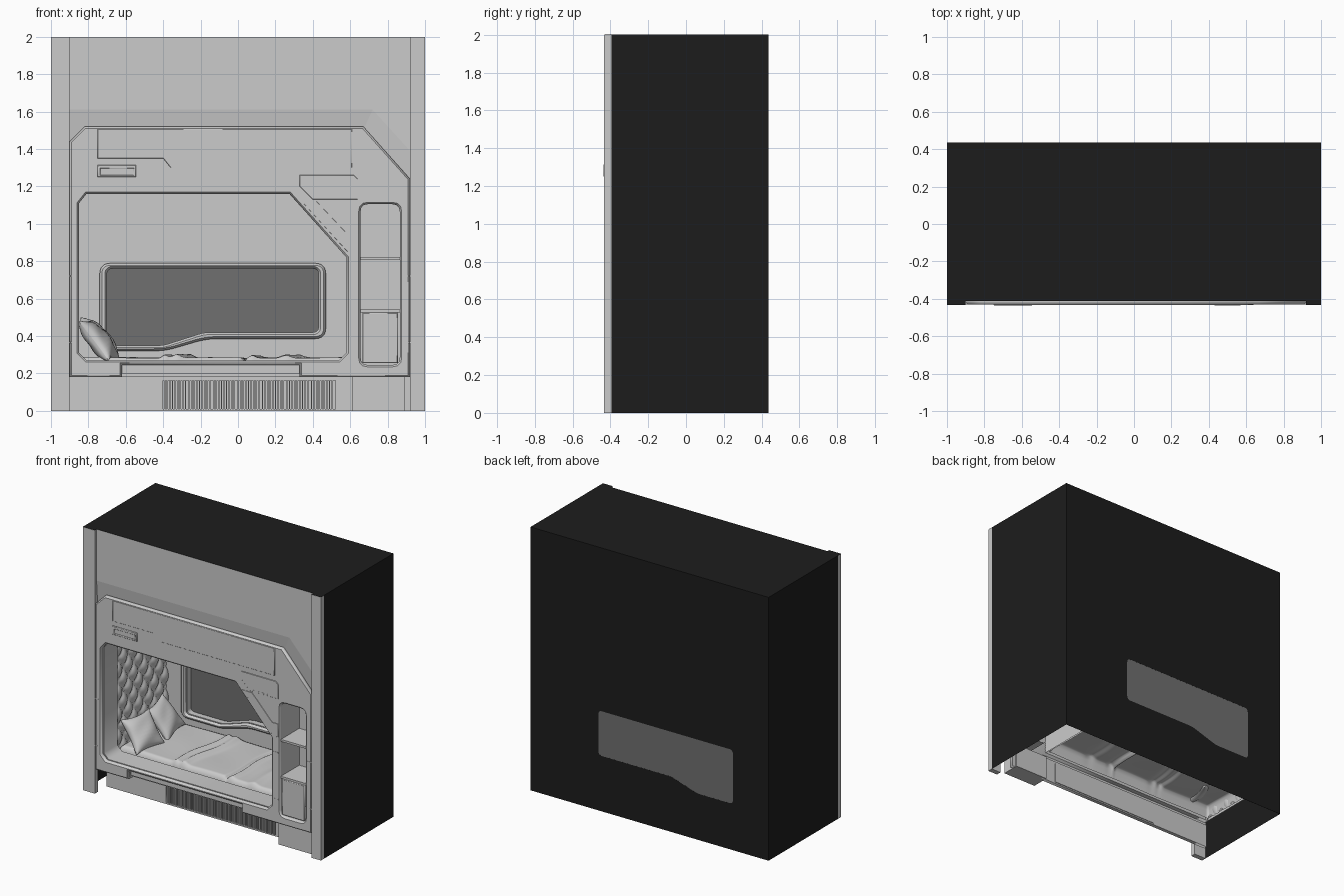
import bpy, bmesh, math
from mathutils import Vector

if "Cube" in bpy.data.objects:
    bpy.data.objects.remove(bpy.data.objects["Cube"])

def mat(name, v):
    m = bpy.data.materials.new(name)
    m.diffuse_color = (v, v, v, 1)
    m.use_nodes = True
    m.node_tree.nodes["Principled BSDF"].inputs["Base Color"].default_value = m.diffuse_color
    return m

BLACK, GLASS = mat("black_shell", 0.012), mat("window_grey", 0.16)

def add(name, me, m=None):
    ob = bpy.data.objects.new(name, me)
    bpy.context.collection.objects.link(ob)
    if m:
        me.materials.append(m)
    return ob

def mesh(name, verts, faces, m=None, smooth=False):
    me = bpy.data.meshes.new(name)
    me.from_pydata(verts, [], faces)
    if smooth:
        me.shade_smooth()
    return add(name, me, m)

def box(name, x0, x1, y0, y1, z0, z1, m=None):
    v = [(x, y, z) for x in (x0, x1) for y in (y0, y1) for z in (z0, z1)]
    f = [(0, 1, 3, 2), (4, 6, 7, 5), (0, 4, 5, 1), (2, 3, 7, 6), (0, 2, 6, 4), (1, 5, 7, 3)]
    return mesh(name, v, f, m)

def plate(name, loops, y0, y1, bevel=0.0, m=None):
    """Flat plate in the xz plane; the first loop is the outline, the rest are holes."""
    cu = bpy.data.curves.new(name, 'CURVE')
    cu.dimensions, cu.fill_mode = '2D', 'BOTH'
    cu.extrude = max((y1 - y0) / 2 - bevel, 0.0005)
    cu.bevel_depth, cu.bevel_resolution, cu.offset = bevel, 0, -bevel
    for pts in loops:
        s = cu.splines.new('POLY')
        s.points.add(len(pts) - 1)
        for p, (x, z) in zip(s.points, pts):
            p.co = (x, z, 0, 1)
        s.use_cyclic_u = True
    tmp = bpy.data.objects.new(name + "_curve", cu)
    bpy.context.collection.objects.link(tmp)
    me = bpy.data.meshes.new_from_object(tmp.evaluated_get(bpy.context.evaluated_depsgraph_get()))
    bpy.data.objects.remove(tmp)
    for v in me.vertices:
        x, z, d = v.co
        v.co = (x, (y0 + y1) / 2 - d, z)
    return add(name, me, m)

def tunnel(name, pts, y0, y1, closed=True, cap=False):
    """Sheet walls running back from a profile, optionally closed at the rear."""
    n = len(pts)
    v = [(x, y0, z) for x, z in pts] + [(x, y1, z) for x, z in pts]
    f = [(i, (i + 1) % n, (i + 1) % n + n, i + n) for i in range(n if closed else n - 1)]
    if cap:
        f.append(tuple(range(n, 2 * n)))
    return mesh(name, v, f)

def rect(x0, x1, z0, z1):
    return [(x0, z0), (x1, z0), (x1, z1), (x0, z1)]

def fillet(pts, r, n=5):
    out = []
    for i, p in enumerate(pts):
        p = Vector(p)
        a = Vector(pts[i - 1]) - p
        b = Vector(pts[(i + 1) % len(pts)]) - p
        s, e = p + a.normalized() * r, p + b.normalized() * r
        for k in range(n + 1):
            t = k / n
            out.append(tuple(s * (1 - t) ** 2 + p * 2 * t * (1 - t) + e * t * t))
    return out

def sheet(name, nu, nv, fn):
    v = [fn(i / nu, j / nv) for i in range(nu + 1) for j in range(nv + 1)]
    w = nv + 1
    f = [(i * w + j, (i + 1) * w + j, (i + 1) * w + j + 1, i * w + j + 1)
         for i in range(nu) for j in range(nv)]
    return mesh(name, v, f, smooth=True)

# Profiles: bunk opening, shelf recess, window
OPEN = [(-.85, .31), (-.81, .27), (.54, .27), (.58, .31), (.58, .82), (.275, 1.16), (-.81, 1.16), (-.85, 1.11)]
SHELF = fillet(rect(.655, .865, .245, 1.105), .04, 3)
PANE = fillet([(-.70, .35), (-.40, .35), (-.18, .42), (.43, .42), (.43, .76), (-.70, .76)], .03)
RIM = fillet([(-.74, .32), (-.39, .32), (-.17, .385), (.47, .385), (.47, .79), (-.74, .79)], .06)

# Black outer shell, open underneath
mesh("shell_sides_top", [(-1, -.395, 0), (-1, .437, 0), (-1, .437, 2), (-1, -.395, 2),
                         (1, -.395, 0), (1, .437, 0), (1, .437, 2), (1, -.395, 2)],
     [(0, 3, 2, 1), (4, 5, 6, 7), (3, 7, 6, 2)], BLACK)
plate("shell_back", [rect(-1, 1, 0, 2), PANE], .436, .437, 0, BLACK)
plate("window_pane", [PANE], .4355, .4365, 0, GLASS)

# Corner pillars with black caps
for n, x0, x1 in (("left", -1, -.9), ("right", .92, 1)):
    box(n + "_pillar", x0, x1, -.433, -.395, 0, 1.999)
    box(n + "_pillar_cap", x0, x1, -.432, -.395, 1.999, 2, BLACK)

# Upper wall, creased inward above the front frame
P = [(-.9, 1.61), (.72, 1.61), (.92, 1.39)]
v = [(-.9, -.412, 2), (.92, -.412, 2)] + [(x, -.412, z) for x, z in P]
v += [(x, -.398, z) for x, z in ((-.9, 1.42), (-.82, 1.5), (.67, 1.5), (.92, 1.22))]
mesh("upper_wall", v, [(0, 2, 3, 4, 1), (2, 5, 6, 7, 3), (3, 7, 8, 4)])
box("upper_wall_cap", -.9, .92, -.411, -.395, 1.998, 2, BLACK)

# Main front frame with bunk and shelf openings
plate("front_frame", [[(-.9, .18), (-.62, .18), (-.62, .245), (.33, .245), (.33, .18), (.92, .18),
                       (.92, 1.24), (.67, 1.52), (-.82, 1.52), (-.9, 1.44)], OPEN, SHELF], -.43, -.395, .01)
plate("bunk_jamb", [rect(-.89, .63, .2, 1.19), OPEN], -.397, -.235)

# Raised panels and fittings on the frame
plate("header_panel", [[(-.75, 1.35), (-.4, 1.35), (-.36, 1.3), (.61, 1.3), (.61, 1.507), (-.75, 1.507)]], -.434, -.425, .002)
plate("corner_panel", [[(.33, 1.2), (.40, 1.13), (.64, 1.13), (.64, 1.24), (.62, 1.26), (.33, 1.26)]], -.434, -.425, .002)
plate("diagonal_panel", [[(.34, 1.12), (.595, .84), (.64, .84), (.64, .94), (.59, .94), (.42, 1.12)]], -.433, -.425, .001)
plate("header_handle", [rect(-.75, -.545, 1.25, 1.315), rect(-.735, -.56, 1.26, 1.295)], -.437, -.425, .003)
box("corner_slot", .43, .57, -.435, -.425, 1.132, 1.143)
for i, (x0, x1) in enumerate([(-.9, -.865), (.6, .64), (.88, .92)]):
    for z in (.365, .72):
        box(f"seam_{i}_{z}", x0, x1, -.4315, -.425, z - .003, z + .003)

# Side shelf recess, shelves and door
tunnel("shelf_recess", SHELF, -.41, -.2, cap=True)
for i, z in enumerate((.815, .535)):
    box(f"shelf_{i}", .655, .865, -.42, -.2, z - .008, z + .008)
plate("shelf_door", [rect(.665, .855, .255, .525)], -.424, -.405, .004)

# Sleeping niche: side walls, ceiling, rear wall and window rim
tunnel("niche_walls", [(-.89, .2), (-.89, 1.19), (.63, 1.19), (.63, .2)], -.24, .395, closed=False)
plate("niche_back", [rect(-.89, .63, .2, 1.19), PANE], .39, .4345)
plate("window_rim", [RIM, PANE], .36, .392, .012)

# Quilted headboard
def quilt(s, t):
    y, z = -.235 + .625 * s, .2 + .98 * t
    a, b = math.pi * (y / .125 + z / .17), math.pi * (y / .125 - z / .17)
    return (-.885 + .03 * abs(math.sin(a) * math.sin(b)) ** .5, y, z)
sheet("quilted_wall", 60, 96, quilt)

# Mattress sheet with blanket folds and soft edges
def bed(s, t):
    x, y = -.87 + 1.49 * s, -.21 + .6 * t
    e = min(s * 1.49, (1 - s) * 1.49, t * .6, (1 - t) * .6)
    z = .284 - .085 * (1 - min(e / .035, 1)) ** 2.5
    for c, w, h in ((-.36, .02, .018), (-.29, .03, .02), (.05, .012, -.02), (.09, .02, .012), (.28, .035, .016)):
        c += .06 * (t - .5) + .015 * math.sin(6 * t + c * 9)
        z += h * math.exp(-((x - c) / w) ** 2) * min(e / .03, 1)
    return (x, y, z + .003 * math.sin(9 * x + 5 * y) * math.sin(11 * y))
sheet("mattress", 150, 50, bed)

# Pillows leaning on the headboard
def pillow(name, loc, rot, h=.135):
    n, v, f = 16, [], []
    for side in (1, -1):
        o = len(v)
        for i in range(n + 1):
            for j in range(n + 1):
                a, b = math.sin((i / n - .5) * math.pi), math.sin((j / n - .5) * math.pi)
                d = .055 * (max(0, (1 - a * a) * (1 - b * b))) ** .4 * (1 + .08 * math.sin(5 * a + 3 * b))
                v.append((h * a * (1 - .14 * (1 - b * b)), h * b * (1 - .14 * (1 - a * a)), side * d))
        for i in range(n):
            for j in range(n):
                q = [o + i * (n + 1) + j, o + (i + 1) * (n + 1) + j, o + (i + 1) * (n + 1) + j + 1, o + i * (n + 1) + j + 1]
                f.append(q[::side])
    ob = mesh(name, v, f, smooth=True)
    ob.location, ob.rotation_euler = loc, [math.radians(r) for r in rot]
pillow("front_pillow", (-.745, -.08, .375), (0, 52, -12))
pillow("rear_pillow", (-.74, .18, .385), (8, 50, 14))

# Sill blocks under the opening
box("sill_left", -.9, -.62, -.42, -.27, .18, .262)
box("sill_right", .33, .62, -.42, -.27, .18, .262)
box("sill_middle", -.62, .33, -.37, -.27, .18, .255)

# Recessed plinth with ventilation grille
plate("plinth", [rect(-.9, .92, 0, .18), rect(-.4, .52, .01, .162)], -.29, -.262)
box("grille_back", -.4, .52, -.262, -.257, .01, .162)
for g in range(7):
    for k in range(9):
        x = -.395 + g * .1307 + k * .0138
        box(f"grille_slat_{g}_{k}", x, x + .007, -.288, -.262, .01, .162)
box("right_foot", .61, .89, -.385, -.25, 0, .181)
